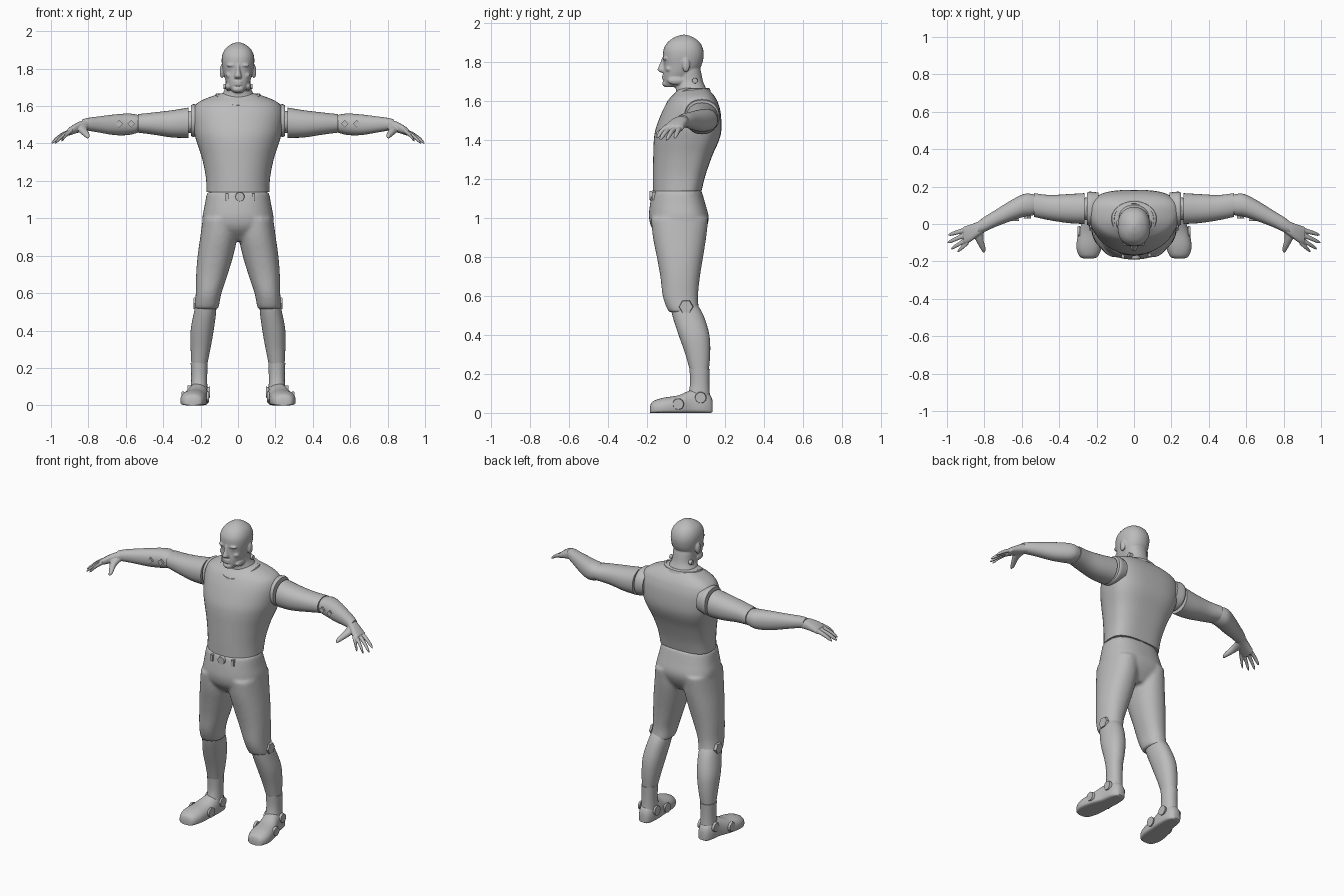
import bpy, bmesh, math
from mathutils import Matrix, Vector

old = bpy.data.objects.get("Cube")
if old:
    bpy.data.objects.remove(old, do_unlink=True)

mat = bpy.data.materials.new("plain_grey")
mat.use_nodes = True
GREY = (0.5, 0.5, 0.5, 1)
mat.diffuse_color = GREY
mat.node_tree.nodes["Principled BSDF"].inputs["Base Color"].default_value = GREY


def smooth_sections(sections, steps=4):
    """Pass a smooth curve through the section sizes."""
    n, out = len(sections), []
    for i in range(n - 1):
        p = [sections[max(0, min(n - 1, i + k))] for k in (-1, 0, 1, 2)]
        for s in range(steps):
            t = s / steps
            out.append([b + .5 * t * (c - a + t * (2*a - 5*b + 4*c - d + t * (3*(b - c) + d - a)))
                        for a, b, c, d in zip(*p)])
    return out + [list(sections[-1])]


def loft(bm, axis, sections, e=(2.2, 2.2), mid=.5, sides=32):
    """Sections: position on axis, then low and high limits on the two other axes."""
    others = [i for i in range(3) if i != axis]
    rings = []
    for pos, a0, a1, b0, b1 in smooth_sections(sections):
        ring, bc = [], b0 + (b1 - b0) * mid
        for k in range(sides):
            t = math.tau * k / sides
            c, s = math.cos(t), math.sin(t)
            power = 2 / (e[1] if s > 0 else e[0])
            co = [0, 0, 0]
            co[axis] = pos
            co[others[0]] = (a0 + a1) / 2 + (a1 - a0) / 2 * math.copysign(abs(c) ** power, c)
            co[others[1]] = bc + ((b1 - bc) if s > 0 else (bc - b0)) * math.copysign(abs(s) ** power, s)
            ring.append(bm.verts.new(co))
        rings.append(ring)
    for r, q in zip(rings, rings[1:]):
        for k in range(sides):
            j = (k + 1) % sides
            bm.faces.new((r[k], r[j], q[j], q[k]))
    for ring in (rings[0], rings[-1]):
        bm.faces.new(ring)


def blob(bm, loc, size):
    bmesh.ops.create_uvsphere(bm, u_segments=20, v_segments=12, radius=1,
                              matrix=Matrix.Translation(loc) @ Matrix.Diagonal((*size, 1)))


def disc(bm, loc, axis, r, depth, sides):
    rot = Vector((0, 0, 1)).rotation_difference(Vector(axis)).to_matrix().to_4x4()
    bmesh.ops.create_cone(bm, cap_ends=True, segments=sides, radius1=r, radius2=r * .9,
                          depth=depth, matrix=Matrix.Translation(loc) @ rot)


def make(name, draw, side=1, voxel=0, relax=6, angle=40):
    bm = bmesh.new()
    draw(bm)
    for v in bm.verts:
        v.co.x *= side
    bmesh.ops.recalc_face_normals(bm, faces=bm.faces)
    me = bpy.data.meshes.new(name)
    bm.to_mesh(me)
    bm.free()
    ob = bpy.data.objects.new(name, me)
    bpy.context.collection.objects.link(ob)
    me.materials.append(mat)
    bpy.ops.object.select_all(action='DESELECT')
    ob.select_set(True)
    bpy.context.view_layer.objects.active = ob
    if voxel:
        rm = ob.modifiers.new("blend", 'REMESH')
        rm.mode, rm.voxel_size, rm.use_smooth_shade = 'VOXEL', voxel, True
        sm = ob.modifiers.new("relax", 'SMOOTH')
        sm.factor, sm.iterations = .5, relax
        bpy.ops.object.shade_smooth()
    else:
        bpy.ops.object.shade_smooth_by_angle(angle=math.radians(angle))


def pair(name, draw, **kw):
    make("left_" + name, draw, 1, **kw)
    make("right_" + name, draw, -1, **kw)


def centred(rows):
    return [(z, -w, w, y0, y1) for z, w, y0, y1 in rows]


# Sleeveless top
def torso(bm):
    loft(bm, 2, centred([
        (1.14, .168, -.17, .08), (1.22, .172, -.17, .10), (1.32, .192, -.168, .135),
        (1.40, .218, -.165, .17), (1.46, .235, -.155, .182), (1.54, .244, -.125, .178),
        (1.59, .236, -.10, .165), (1.62, .212, -.08, .15), (1.645, .16, -.055, .13),
        (1.668, .09, -.04, .105)]), e=(2.1, 2.9), mid=.6, sides=48)
make("torso", torso)


# Trousers: hips and both legs blended together
def trousers(bm):
    loft(bm, 2, centred([
        (1.14, .166, -.172, .08), (1.07, .178, -.185, .10), (1.0, .19, -.19, .117),
        (.94, .17, -.17, .10), (.88, .07, -.11, .06)]), e=(2.3, 2.5), mid=.55, sides=48)
    for s in (1, -1):
        loft(bm, 2, [(z, s * a, s * b, y0, y1) for z, a, b, y0, y1 in [
            (1.0, .01, .188, -.18, .115), (.9, .005, .202, -.17, .104), (.8, .025, .216, -.15, .088),
            (.7, .055, .224, -.132, .072), (.6, .088, .226, -.12, .062), (.54, .10, .23, -.10, .066),
            (.515, .105, .232, -.085, .075)]])
make("trousers", trousers, voxel=.01)


# Shins, boot shafts and shoes
def shin(bm):
    loft(bm, 2, [(.56, .115, .222, -.08, .055), (.5, .117, .235, -.07, .09), (.4, .13, .253, -.038, .12),
                 (.3, .148, .253, -.003, .124), (.2, .168, .248, .025, .115)])


def boot_shaft(bm):
    loft(bm, 2, [(.225, .162, .253, .018, .122), (.14, .165, .25, .02, .12), (.06, .162, .256, 0, .125)])


def shoe(bm):
    loft(bm, 1, [(-.185, .22, .265, 0, .03), (-.172, .192, .292, 0, .058), (-.12, .172, .308, 0, .077),
                 (-.04, .165, .295, 0, .09), (.03, .16, .27, 0, .118), (.09, .162, .26, 0, .115),
                 (.125, .175, .245, 0, .09), (.137, .19, .23, .005, .06)], e=(5, 2.3), mid=.35)
    # Round side studs
    for x, y, z in ((.262, .075, .078), (.295, -.04, .045), (.158, .07, .07), (.162, -.04, .045)):
        disc(bm, (x, y, z), (1, 0, 0), .03, .014, 16)


def knee_stud(bm):
    disc(bm, (.229, 0, .545), (1, 0, 0), .038, .016, 6)


for name, draw in (("shin", shin), ("boot_shaft", boot_shaft), ("shoe", shoe), ("knee_stud", knee_stud)):
    pair(name, draw)


# Arms
def armhole(bm):
    loft(bm, 0, [(.19, .0, .168, 1.45, 1.6), (.235, -.008, .173, 1.435, 1.61), (.25, -.004, .168, 1.44, 1.605)])


def upper_arm(bm):
    loft(bm, 0, [(.264, .0, .165, 1.43, 1.592), (.35, .005, .16, 1.432, 1.578),
                 (.45, .02, .155, 1.447, 1.566), (.535, .038, .165, 1.458, 1.557)])


def shoulder_joint(bm):
    blob(bm, (.255, .082, 1.515), (.04, .06, .06))


def forearm(bm):
    loft(bm, 0, [(.515, .06, .15, 1.468, 1.545), (.545, .045, .16, 1.455, 1.555), (.59, .038, .16, 1.445, 1.56),
                 (.66, .015, .125, 1.445, 1.555), (.74, -.015, .075, 1.458, 1.545),
                 (.80, -.042, .038, 1.468, 1.537), (.835, -.05, .012, 1.472, 1.528)])
    # Elbow plates
    for x, y in ((.57, .036), (.635, .022)):
        disc(bm, (x, y, 1.505), (0, 1, 0), .02, .014, 4)


def hand(bm):
    loft(bm, 0, [(.79, -.035, .035, 1.475, 1.53), (.84, -.07, .01, 1.462, 1.52),
                 (.88, -.098, -.005, 1.45, 1.5), (.912, -.108, -.015, 1.44, 1.478)], e=(2.5, 2.5))
    for y, tip in ((-.097, (.945, -.148, 1.412)), (-.075, (.978, -.133, 1.402)),
                   (-.05, (.998, -.1, 1.4)), (-.026, (.992, -.058, 1.41))):
        root = Vector((.885, y, 1.47))
        rows = []
        for t, r in ((0, .013), (.5, .0125), (.85, .01), (1, .004)):
            p = root.lerp(Vector(tip), t)
            p.z += .03 * t * (1 - t)
            rows.append((p.x, p.y - r, p.y + r, p.z - r, p.z + r))
        loft(bm, 0, rows, sides=12)
    loft(bm, 1, [(-.03, .80, .87, 1.465, 1.51), (-.08, .805, .85, 1.45, 1.488),
                 (-.13, .793, .822, 1.43, 1.458), (-.152, .797, .809, 1.427, 1.44)], sides=16)


for name, draw in (("armhole", armhole), ("upper_arm", upper_arm), ("shoulder_joint", shoulder_joint),
                   ("forearm", forearm)):
    pair(name, draw)
pair("hand", hand, voxel=.0035, relax=3)


# Head with neck, nose, brows, ears and jaw
def head(bm):
    loft(bm, 2, centred([
        (1.672, .026, -.106, -.06), (1.70, .05, -.114, -.01), (1.74, .068, -.116, .045),
        (1.78, .079, -.114, .078), (1.83, .087, -.118, .091), (1.87, .085, -.114, .087),
        (1.905, .069, -.092, .068), (1.93, .038, -.055, .032), (1.941, .008, -.02, .0)]), e=(2.3, 2.2))
    loft(bm, 2, centred([(1.59, .10, -.06, .11), (1.65, .09, -.052, .108), (1.70, .068, -.055, .088),
                         (1.76, .066, -.05, .075), (1.8, .06, -.04, .06)]))
    loft(bm, 2, centred([(1.747, .016, -.13, -.09), (1.76, .02, -.146, -.09), (1.79, .012, -.135, -.09),
                         (1.825, .01, -.122, -.09)]), sides=16)
    blob(bm, (0, -.102, 1.69), (.03, .02, .018))
    for z in (1.716, 1.73):
        blob(bm, (0, -.11, z), (.025, .014, .007))
    for s in (1, -1):
        blob(bm, (s * .034, -.106, 1.818), (.028, .014, .009))
        blob(bm, (s * .034, -.1, 1.8), (.013, .011, .007))
        blob(bm, (s * .046, -.085, 1.765), (.02, .02, .016))
        blob(bm, (s * .086, .0, 1.785), (.012, .02, .036))
        blob(bm, (s * .052, -.05, 1.705), (.018, .045, .022))
make("head", head, voxel=.005, relax=3)


# Neck studs
pair("neck_stud", lambda bm: disc(bm, (.068, .045, 1.705), (1, 0, 0), .015, .02, 12))


# Collar rim following the neckline
def collar(bm):
    ring = []
    for k in range(48):
        t = math.tau * k / 48
        front = max(0, -math.sin(t))
        c = Vector((.112 * math.cos(t), .03 + (.118 if front else .085) * math.sin(t),
                    1.662 - .062 * front ** 1.5))
        out = Vector((math.cos(t), math.sin(t), 0))
        ring.append([bm.verts.new(c + out * a + Vector((0, 0, b)))
                     for a, b in ((.012, -.012), (.006, .004), (-.006, .006), (-.012, -.01))])
    for r, q in zip(ring, ring[1:] + ring[:1]):
        for j in range(4):
            bm.faces.new((r[j], r[j - 1], q[j - 1], q[j]))
make("collar", collar)


# Belt fittings
def belt_fittings(bm):
    disc(bm, (.01, -.178, 1.115), (0, -1, 0), .026, .018, 16)
    for x, y in ((-.06, -.168), (.082, -.16)):
        bmesh.ops.create_cube(bm, size=1, matrix=Matrix.Translation((x, y, 1.113)) @
                              Matrix.Diagonal((.016, .03, .04, 1)))
make("belt_fittings", belt_fittings)
